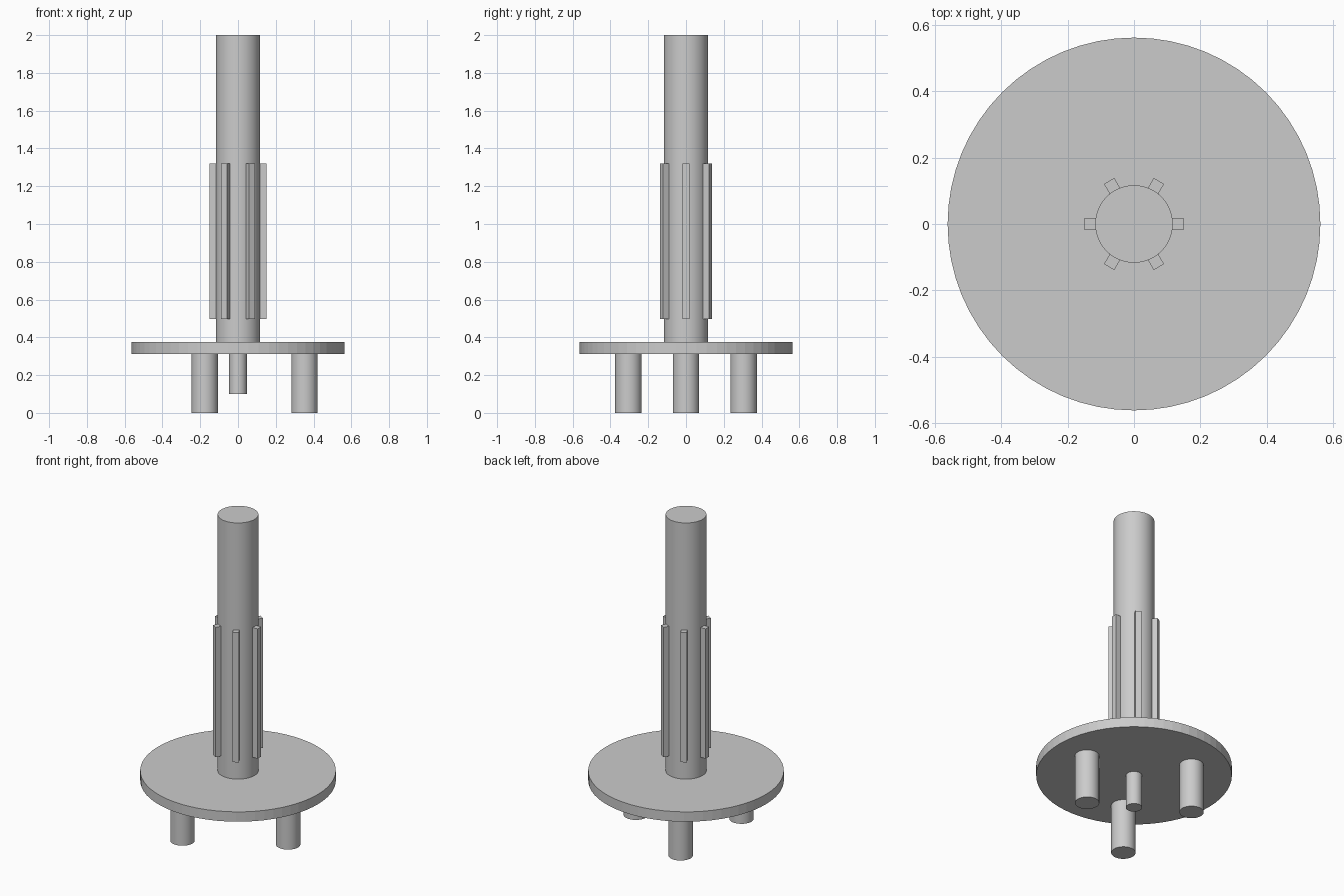
import bpy, math

if "Cube" in bpy.data.objects:
    bpy.data.objects.remove(bpy.data.objects["Cube"])


def cylinder(name, radius, z0, z1, x=0.0, y=0.0, sides=64):
    bpy.ops.mesh.primitive_cylinder_add(vertices=sides, radius=radius, depth=z1 - z0,
                                        location=(x, y, (z0 + z1) / 2))
    ob = bpy.context.object
    ob.name = name
    bpy.ops.object.shade_smooth_by_angle(angle=math.radians(3 if sides > 60 else 30))
    return ob


def box(name, size, location, angle):
    bpy.ops.mesh.primitive_cube_add(size=1, location=location, rotation=(0, 0, angle))
    ob = bpy.context.object
    ob.name = name
    ob.scale = size
    bpy.ops.object.transform_apply(location=False, rotation=False, scale=True)
    return ob


# Base flange and central shaft
cylinder("base_disc", 0.5625, 0.3125, 0.375)
cylinder("shaft", 0.117, 0.375, 2.0, sides=48)

# Short pin under the centre
cylinder("centre_pin", 0.047, 0.1, 0.3125, sides=48)

# Three pegs under the flange
for i in range(3):
    a = i * math.tau / 3
    cylinder(f"peg_{i + 1}", 0.07, 0.0, 0.3125,
             0.352 * math.cos(a), 0.352 * math.sin(a), sides=48)

# Six splines around the shaft
INNER, OUTER, Z0, Z1 = 0.105, 0.15, 0.497, 1.32
for i in range(6):
    a = i * math.tau / 6
    r = (INNER + OUTER) / 2
    box(f"spline_{i + 1}", (OUTER - INNER, 0.036, Z1 - Z0),
        (r * math.cos(a), r * math.sin(a), (Z0 + Z1) / 2), a)
